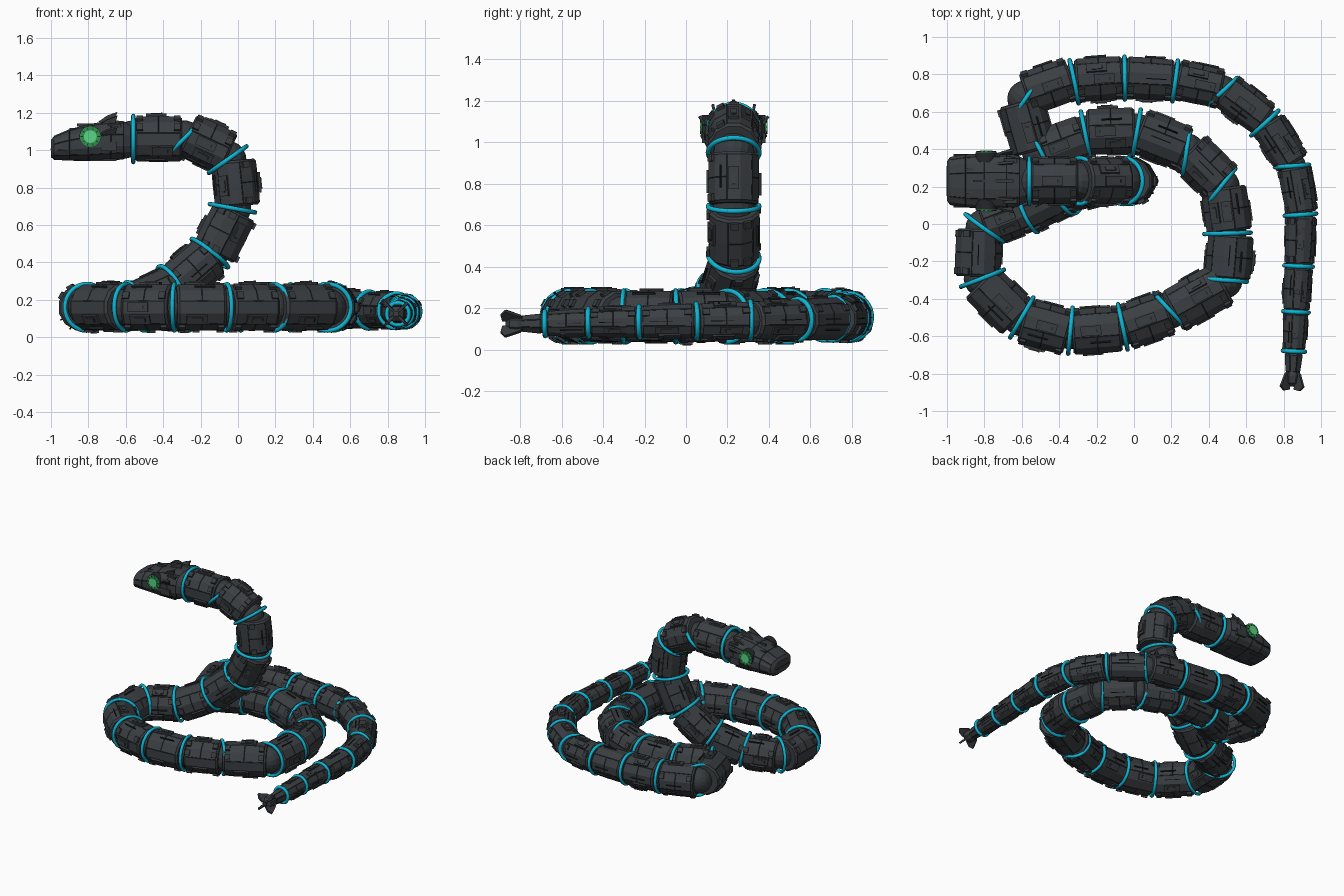
import bpy, bmesh, math, random
from mathutils import Vector, Matrix

if "Cube" in bpy.data.objects:
    bpy.data.objects.remove(bpy.data.objects["Cube"])

random.seed(4)

def mat(name, c):
    m = bpy.data.materials.new(name)
    m.diffuse_color = (*c, 1)
    m.use_nodes = True
    m.node_tree.nodes["Principled BSDF"].inputs["Base Color"].default_value = m.diffuse_color
    return m

GUN = mat("gunmetal", (0.043, 0.049, 0.055))
SEAM = mat("black seam", (0.018, 0.020, 0.023))
PLATE = mat("plate grey", (0.040, 0.045, 0.050))
CYAN = mat("cyan glow", (0.004, 0.47, 0.66))
GREEN = mat("eye green", (0.03, 0.27, 0.075))
BRIGHT = mat("bright green", (0.10, 0.66, 0.24))

def finish(bm, name, mats, matrix=None):
    bmesh.ops.recalc_face_normals(bm, faces=bm.faces)
    me = bpy.data.meshes.new(name)
    bm.to_mesh(me)
    bm.free()
    for m in mats:
        me.materials.append(m)
    ob = bpy.data.objects.new(name, me)
    bpy.context.collection.objects.link(ob)
    if matrix:
        ob.matrix_world = matrix
    return ob

def box(bm, matrix, size, mi):
    r = bmesh.ops.create_cube(bm, size=1, matrix=matrix @ Matrix.Diagonal((*size, 1)))
    for f in {f for v in r["verts"] for f in v.link_faces}:
        f.material_index = mi

def loft(bm, rings):
    """Skin closed rings of points, cap both ends, return faces per band."""
    vs = [[bm.verts.new(p) for p in ring] for ring in rings]
    n = len(vs[0])
    bands = [[bm.faces.new((a[i], a[(i + 1) % n], b[(i + 1) % n], b[i])) for i in range(n)]
             for a, b in zip(vs, vs[1:])]
    bm.faces.new(vs[0][::-1])
    bm.faces.new(vs[-1])
    return bands

def panel(bm, faces, gap, depth):
    """Raise one armour panel out of a patch of faces, with a dark seam round it."""
    bm.normal_update()
    r = bmesh.ops.inset_region(bm, faces=faces, thickness=gap, depth=depth, use_even_offset=True)
    for f in r["faces"]:
        f.material_index = 1

def frame(origin, d):
    """Local z along d, local x as near to world up as possible."""
    z = d.normalized()
    y = z.cross(Vector((0, 0, 1))).normalized()
    x = y.cross(z)
    return Matrix.Translation(origin) @ Matrix((x, y, z)).transposed().to_4x4()

# Body path: neck, flat coil, tail
neck = [(-.56, .23, 1.06), (-.29, .23, 1.06), (-.055, .23, .95), (-.03, .23, .69),
        (-.15, .23, .45), (-.355, .175, .275), (-.565, .07, .175)]
coil = [(-.80, -.02), (-.81, -.29), (-.60, -.50), (-.34, -.57), (-.06, -.55), (.19, -.46),
        (.48, -.30), (.50, -.05), (.465, .20), (.28, .385), (.015, .49), (-.26, .48), (-.50, .39)]
tail = [(-.58, .67), (-.32, .76), (-.05, .78), (.22, .765), (.475, .71), (.70, .54),
        (.845, .31), (.89, .05), (.88, -.225), (.866, -.47), (.855, -.68)]
path = [(Vector(p), .125) for p in neck] + [(Vector((*p, .16)), .126) for p in coil]
for i, p in enumerate(tail):
    t = i / (len(tail) - 1)
    path.append((Vector((*p, .165 - .04 * t)), .122 - .062 * t ** 1.5))
# collars that tilt away from the mean direction of the path
tilt = {1: (.7, 0, -.7), 12: (.73, .68, 0), 13: (.07, 1, 0), 15: (-.78, .62, 0), 16: (-.98, .15, 0),
        19: (-.88, -.45, 0), 20: (.82, -.56, 0), 24: (.68, -.73, 0), 26: (.07, -1, 0)}

def segment(name, p, q, r0, r1, shift):
    L = (q - p).length
    bm = bmesh.new()
    N = 12
    def rad(s):
        return r0 + (r1 - r0) * s
    rings = []
    for s, k in ((.03, .90), (.07, .98), (.5, 1), (.93, .98), (.97, .90)):
        rr = rad(s) * k
        rings.append([(rr * math.cos(math.tau * (i + .5) / N), rr * math.sin(math.tau * (i + .5) / N), s * L)
                      for i in range(N)])
    bands = loft(bm, rings)
    # long armour panels two facets wide
    for i in range(0, N, 2):
        a, b = [bands[1][j] for j in (i, i + 1)], [bands[2][j] for j in (i, i + 1)]
        for patch in ([a + b] if i % 4 else [a, b]):
            panel(bm, patch, .002, .002)
    u = r0 / .13
    # raised plates, ribs and end lugs around the shell
    for i in range(N):
        rot = Matrix.Rotation(math.tau * i / N, 4, 'Z')
        kind = (i + random.choice((0, 0, 1))) % 4
        s = random.uniform(.38, .62)
        base = rot @ Matrix.Translation((rad(s) * .965, 0, s * L))
        if kind == 0:
            box(bm, base, (.030 * u, .054 * u, .11), 2)
            box(bm, base, (.040 * u, .030 * u, .055), 0)
            box(bm, base @ Matrix.Translation((0, 0, .03)), (.043 * u, .018 * u, .008), 1)
        elif kind == 1:
            box(bm, base, (.026 * u, .006 * u, .11), 1)
        elif kind == 2:
            for e in (.13, .87):
                box(bm, rot @ Matrix.Translation((rad(e) * .955, 0, e * L)), (.032 * u, .04 * u, .035), 2)
    finish(bm, name, (GUN, SEAM, PLATE), frame(p + shift, q - p))

for i in range(len(path) - 1):
    (p, r0), (q, r1) = path[i], path[i + 1]
    a, b = path[max(i - 1, 0)][0], path[min(i + 2, len(path) - 1)][0]
    # shells sit slightly outside the bend
    shift = ((p + q) - (a + b)) * (.08 if i < 6 else .06) if 0 < i < len(path) - 2 else Vector()
    shift -= shift.project(q - p)
    segment(f"body_segment_{i + 1:02d}", p, q, r0, r1, shift)

# Glowing collar rings and dark ball joints at every joint
for i, (p, r) in enumerate(path):
    a = path[max(i - 1, 0)][0]
    b = path[min(i + 1, len(path) - 1)][0]
    d = Vector(tilt[i]) if i in tilt else (b - p).normalized() + (p - a).normalized()
    M = frame(p, d)
    bm = bmesh.new()
    n, m, R, w = 40, 8, r * .985, .012
    vs = [[bm.verts.new(((R + w * math.cos(math.tau * k / m)) * math.cos(math.tau * j / n),
                         (R + w * math.cos(math.tau * k / m)) * math.sin(math.tau * j / n),
                         w * math.sin(math.tau * k / m))) for k in range(m)] for j in range(n)]
    for j in range(n):
        for k in range(m):
            f = bm.faces.new((vs[j][k], vs[(j + 1) % n][k], vs[(j + 1) % n][(k + 1) % m], vs[j][(k + 1) % m]))
            f.smooth = True
    finish(bm, f"collar_ring_{i + 1:02d}", (CYAN,), M)
    bm = bmesh.new()
    bmesh.ops.create_uvsphere(bm, u_segments=16, v_segments=10, radius=r * .80)
    finish(bm, f"ball_joint_{i + 1:02d}", (PLATE,), M)

# Head shell: lofted rounded-box sections (x, half width, bottom, top)
HY = .23
bm = bmesh.new()
rings = []
for x, w, lo, hi in ((-1.0, .105, .962, 1.055), (-.985, .128, .950, 1.075), (-.90, .142, .945, 1.112),
                     (-.80, .148, .942, 1.138), (-.68, .150, .945, 1.16), (-.61, .132, .952, 1.155),
                     (-.575, .115, .96, 1.14)):
    ring = []
    for k in range(16):
        c, s = math.cos(math.tau * (k + .5) / 16), math.sin(math.tau * (k + .5) / 16)
        ring.append((x, HY + math.copysign(abs(c) ** .75, c) * w,
                     (lo + hi) / 2 + math.copysign(abs(s) ** .75, s) * (hi - lo) / 2))
    rings.append(ring)
bands = loft(bm, rings)
bmesh.ops.recalc_face_normals(bm, faces=bm.faces)
for band in bands[1:5]:
    for i in range(0, 16, 2):
        panel(bm, [band[(i + 15) % 16], band[i]], .002, .002)
# brow, cheek and jaw plates, mouth seam
for s in (-1, 1):
    for x, y, z, size, mi in ((-.69, .135, 1.02, (.08, .035, .05), 2), (-.66, .095, 1.125, (.07, .05, .03), 2),
                              (-.90, .134, 1.0, (.13, .018, .006), 1), (-.86, .06, 1.112, (.08, .012, .016), 2),
                              (-.72, .06, .947, (.14, .04, .012), 2), (-.89, .05, .950, (.10, .04, .012), 2)):
        box(bm, Matrix.Translation((x, HY + s * y, z)), size, mi)
box(bm, Matrix.Translation((-.79, HY, 1.136)), (.14, .012, .016), 2)
box(bm, Matrix.Translation((-.996, HY, 1.005)), (.012, .16, .006), 1)
finish(bm, "head_shell", (GUN, SEAM, PLATE))

def blade(name, pts, t, M):
    """Thin plate: outline in local xz, thickness t along local y."""
    bm = bmesh.new()
    loft(bm, [[(x, y, z) for x, z in pts] for y in (-t / 2, t / 2)])
    finish(bm, name, (PLATE,), M)

# Head crest blades swept backwards
crest = ((-.03, 0), (.06, 0), (.075, .055), (.02, .035))
for n, y, z, ang in (("centre", 0, 1.15, 0), ("left", -.09, 1.13, 12), ("right", .09, 1.13, -12),
                     ("left_cheek", -.135, 1.08, 35), ("right_cheek", .135, 1.08, -35)):
    blade(f"crest_blade_{n}", crest, .014,
          Matrix.Translation((-.72, HY + y, z)) @ Matrix.Rotation(math.radians(ang), 4, 'X'))

# Eyes: dark socket, green iris, bright pupil, on both sides
for side, s in (("front", -1), ("back", 1)):
    for n, r, d, m in (("socket", .058, .152, SEAM), ("iris", .056, .157, GREEN), ("pupil", .034, .163, BRIGHT)):
        bm = bmesh.new()
        bmesh.ops.create_cone(bm, cap_ends=True, segments=24, radius1=r, radius2=r, depth=.05)
        finish(bm, f"eye_{n}_{side}", (m,), Matrix.Translation((-.79, HY + s * (d - .025), 1.073))
               @ Matrix.Rotation(math.pi / 2, 4, 'X'))
    # short bars around the iris
    bm = bmesh.new()
    for k in range(10):
        box(bm, Matrix.Translation((-.79, HY + s * .156, 1.073)) @ Matrix.Rotation(math.tau * k / 10, 4, 'Y')
            @ Matrix.Translation((.045, 0, 0)), (.012, .008, .004), 0)
    finish(bm, f"eye_bars_{side}", (SEAM,))

# Tail tip: tapering stub with four flared fins
tip0, tip1 = Vector((.855, -.68, .125)), Vector((.845, -.87, .125))
M = frame(tip0, tip1 - tip0)
bm = bmesh.new()
bands = loft(bm, [[(r * math.cos(math.tau * (k + .5) / 8), r * math.sin(math.tau * (k + .5) / 8), z) for k in range(8)]
                  for z, r in ((.005, .045), (.02, .050), (.11, .040), (.13, .048), (.17, .042), (.19, .015))])
for f in bands[1]:
    panel(bm, [f], .002, .002)
finish(bm, "tail_tip", (GUN, SEAM), M)
for k in range(4):
    blade(f"tail_fin_{k + 1}", ((.025, .10), (.055, .12), (.088, .19), (.060, .212), (.02, .205)), .014,
          M @ Matrix.Rotation(math.pi / 4 + math.pi / 2 * k, 4, 'Z'))
